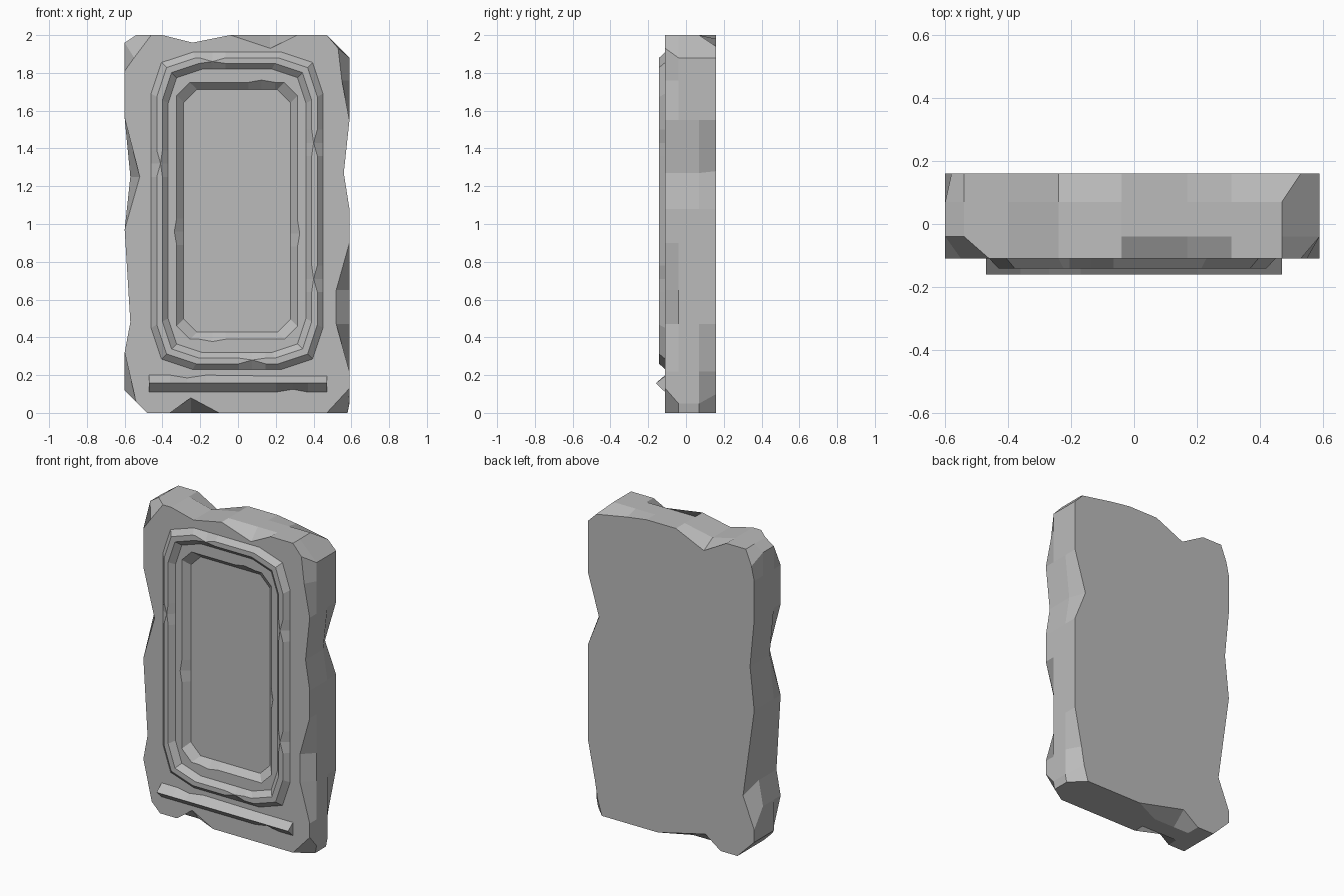
import bpy
import bmesh

cube = bpy.data.objects.get("Cube")
if cube:
    bpy.data.objects.remove(cube, do_unlink=True)

# Single stone colour
stone = bpy.data.materials.new("grey_stone")
stone.use_nodes = True
stone_colour = (0.5, 0.5, 0.5, 1)
stone.diffuse_color = stone_colour
shader = next(n for n in stone.node_tree.nodes if n.type == "BSDF_PRINCIPLED")
shader.inputs["Base Color"].default_value = stone_colour
shader.inputs["Roughness"].default_value = 0.9

FRONT, BACK = -0.11, 0.16
CENTRE_X, CENTRE_Z = -0.005, 1.07


def finish(bm, name):
    """Turn a bmesh into a flat shaded stone object."""
    bmesh.ops.recalc_face_normals(bm, faces=bm.faces[:])
    mesh = bpy.data.meshes.new(name)
    bm.to_mesh(mesh)
    bm.free()
    mesh.materials.append(stone)
    obj = bpy.data.objects.new(name, mesh)
    bpy.context.scene.collection.objects.link(obj)
    return obj


def add_loop(bm, points, y):
    return [bm.verts.new((x, y, z)) for x, z in points]


def bridge(bm, a, b):
    """Join two closed loops of equal length with quads."""
    for i in range(len(a)):
        j = (i + 1) % len(a)
        bm.faces.new((a[i], a[j], b[j], b[i]))


def panel_loop(half_w, half_h, corner, nicks, dent=0.0):
    """Rectangle with cut corners; nicks lists (side, position) chips."""
    points = []
    normals = [(0, 1), (1, 0), (0, -1), (-1, 0)]  # top, right, bottom, left
    for side, (nx, nz) in enumerate(normals):
        tx, tz = nz, -nx
        reach, length = (half_h, half_w) if nz else (half_w, half_h)
        spots = []
        for nick_side, pos in nicks:
            if nick_side == side:
                spots += [(pos - 0.07, 0), (pos, dent), (pos + 0.07, 0)]
        spots += [(length - a, b) for a, b in corner]
        for along, inward in spots:
            out = reach - inward
            points.append((CENTRE_X + nx * out + tx * along,
                           CENTRE_Z + nz * out + tz * along))
    return points


# Slab outline (hundredths, clockwise from the top left), with chipped edges
outline = [(-54, 200), (-40, 200), (-24, 196), (-4, 200), (17, 200),
           (31, 200), (47, 200), (59, 188), (59, 176), (59, 155),
           (56, 127), (59, 108), (59, 90), (59, 65), (59, 47),
           (59, 22), (59, 5), (58, 0), (-10, 0), (-25, 0),
           (-36, 0), (-48, 0), (-60, 12), (-60, 32), (-57, 48),
           (-60, 97), (-57, 125), (-60, 156), (-60, 181), (-60, 196)]
front_chips = {0: (-46, 200), 4: (17, 193), 7: (53, 193), 8: (55, 176),
               13: (52, 65), 14: (52, 47), 16: (59, 13), 17: (47, 0),
               19: (-25, 8), 22: (-54, 6), 26: (-52, 125), 29: (-55, 188)}
back_chips = {2: (-24, 191), 5: (31, 198), 6: (53, 194), 10: (51, 128),
              15: (54, 22), 16: (52, 10), 17: (49, 0), 18: (9, 0),
              19: (-25, 8), 23: (-60, 20), 24: (-52, 40), 29: (-58, 190)}


def chipped(chips):
    return [tuple(c / 100 for c in chips.get(i, p)) for i, p in enumerate(outline)]


# Slab body with the sunken panel
bm = bmesh.new()
layers = [add_loop(bm, chipped(front_chips), FRONT),
          add_loop(bm, chipped({}), -0.04),
          add_loop(bm, chipped({}), 0.07),
          add_loop(bm, chipped(back_chips), BACK)]
for a, b in zip(layers, layers[1:]):
    bridge(bm, a, b)
bm.faces.new(layers[-1])

panel_nicks = [(0, 0.13), (1, 0.12), (2, 0.13), (3, -0.11)]
panel_corner = [(0.07, 0), (0, 0.07)]
rim = add_loop(bm, panel_loop(0.32, 0.68, panel_corner, panel_nicks, -0.012), FRONT)
floor = add_loop(bm, panel_loop(0.283, 0.643, panel_corner, panel_nicks), -0.07)
bridge(bm, rim, floor)
bm.faces.new(floor)
borders = [e for e in bm.edges if e.is_boundary]
bmesh.ops.triangle_fill(bm, use_beauty=True, edges=borders, normal=(0, -1, 0))
finish(bm, "stone_slab")

# Raised moulding around the panel: inset, depth, chip size
bm = bmesh.new()
frame_nicks = [(0, -0.13), (1, -0.36), (1, 0.36), (2, -0.08), (3, 0.25)]
frame_corner = [(0.22, 0), (0.055, 0.055), (0, 0.22)]
profile = [(0, FRONT, 0), (0.03, -0.142, 0.02),
           (0.06, -0.142, -0.01), (0.09, FRONT, 0)]
loops = []
for inset, y, dent in profile:
    corner = [(a * (1 - 2 * inset), b * (1 - 2 * inset)) for a, b in frame_corner]
    shape = panel_loop(0.455 - inset, 0.84 - inset, corner, frame_nicks, dent)
    loops.append(add_loop(bm, shape, y))
for i, loop in enumerate(loops):
    bridge(bm, loop, loops[(i + 1) % len(loops)])
finish(bm, "panel_frame")

# Wedge shaped ledge under the panel: position, top height, bottom height
bm = bmesh.new()
stations = [(-0.47, 0.2, 0.11), (-0.36, 0.2, 0.11), (-0.27, 0.185, 0.11),
            (-0.17, 0.2, 0.11), (0.2, 0.195, 0.11), (0.29, 0.195, 0.125),
            (0.37, 0.195, 0.11), (0.47, 0.195, 0.11)]
sections = []
for x, top, bottom in stations:
    sections.append([bm.verts.new(p) for p in
                     ((x, FRONT, top), (x, -0.16, 0.157), (x, FRONT, bottom))])
for a, b in zip(sections, sections[1:]):
    bridge(bm, a, b)
bm.faces.new(sections[0])
bm.faces.new(sections[-1])
finish(bm, "lower_ledge")
